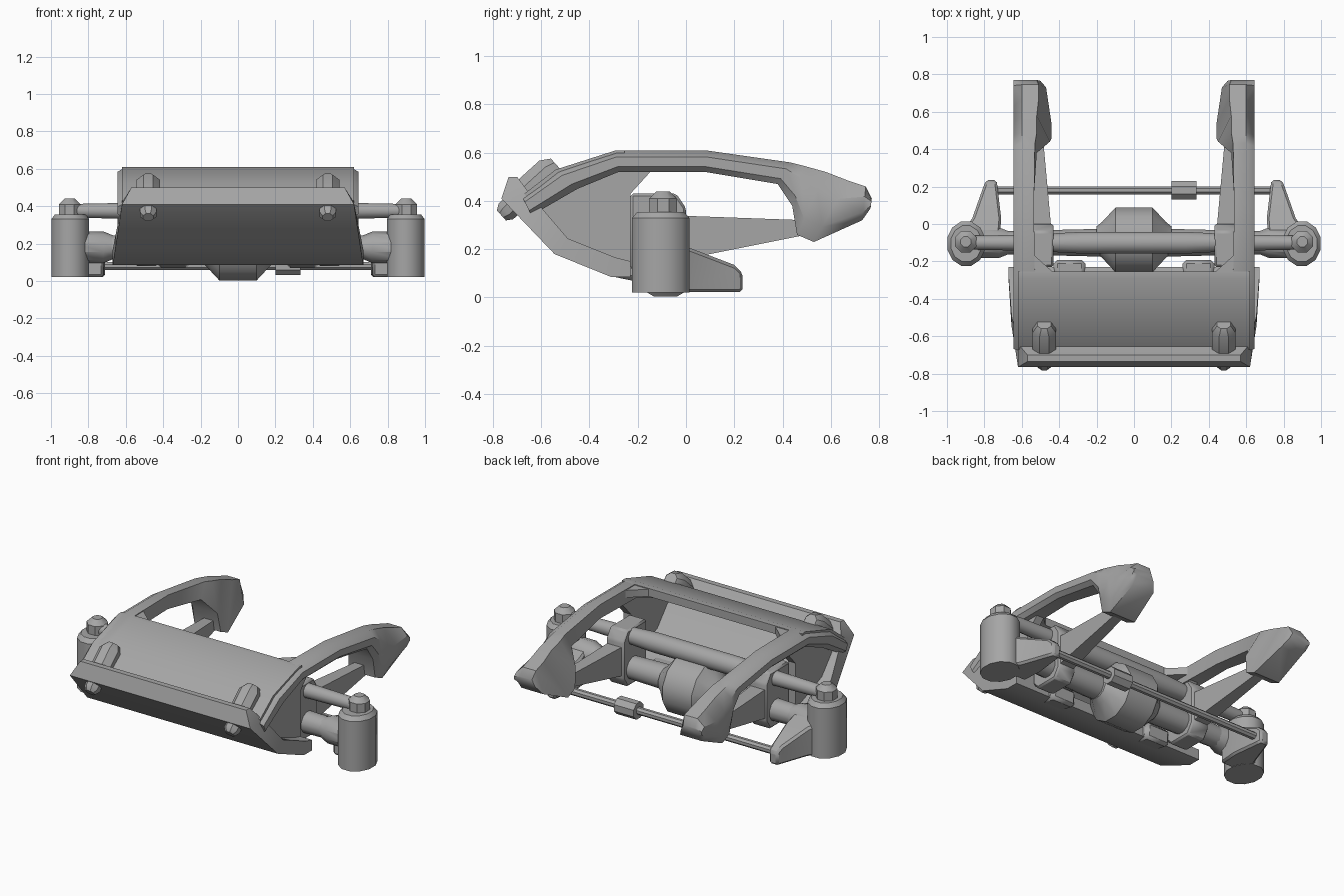
import bpy, bmesh
from math import pi, cos, sin, radians
from mathutils import Vector

cube = bpy.data.objects.get("Cube")
if cube:
    bpy.data.objects.remove(cube, do_unlink=True)

GREY = (0.38, 0.38, 0.38, 1)
grey = bpy.data.materials.new("plain_grey")
grey.use_nodes = True
grey.diffuse_color = GREY
grey.node_tree.nodes["Principled BSDF"].inputs["Base Color"].default_value = GREY


def loft(name, rings, bevel=0.0, angle=35):
    """Skin a list of equal-length rings and close both ends."""
    bm = bmesh.new()
    loops = [[bm.verts.new(p) for p in ring] for ring in rings]
    n = len(loops[0])
    for a, b in zip(loops, loops[1:]):
        for i in range(n):
            bm.faces.new((a[i], a[(i + 1) % n], b[(i + 1) % n], b[i]))
    bm.faces.new(loops[0][::-1])
    bm.faces.new(loops[-1])
    bmesh.ops.recalc_face_normals(bm, faces=bm.faces)
    mesh = bpy.data.meshes.new(name)
    bm.to_mesh(mesh)
    bm.free()
    obj = bpy.data.objects.new(name, mesh)
    bpy.context.collection.objects.link(obj)
    mesh.materials.append(grey)
    if bevel:
        mod = obj.modifiers.new("bevel", 'BEVEL')
        mod.width = bevel
        mod.segments = 1
        mod.limit_method = 'ANGLE'
    bpy.ops.object.select_all(action='DESELECT')
    obj.select_set(True)
    bpy.context.view_layer.objects.active = obj
    bpy.ops.object.shade_smooth_by_angle(angle=radians(angle))
    return obj


def lathe(name, start, direction, profile, sides=12, stretch=1.0):
    """Round part: profile holds (distance along axis, radius)."""
    start, axis = Vector(start), Vector(direction).normalized()
    u = Vector((1, 0, 0)) if abs(axis.x) < 0.9 else Vector((0, 1, 0))
    v = axis.cross(u)
    turn = [2 * pi * (i + 0.5) / sides for i in range(sides)]
    return loft(name, [[start + axis * d + u * r * cos(t) + v * r * stretch * sin(t)
                        for t in turn] for d, r in profile])


def slab(name, x0, x1, outline, bevel=0.0):
    """Side outline (y, z) given thickness along x."""
    return loft(name, [[(x, y, z) for y, z in outline] for x in (x0, x1)], bevel)


# Hood shell
slab("hood_shell", -0.62, 0.62,
     [(-0.67, 0.43), (-0.54, 0.53), (-0.29, 0.61), (-0.255, 0.61),
      (-0.255, 0.56), (-0.30, 0.55), (-0.51, 0.47), (-0.63, 0.37)])

# Slanted bumper plate: front point, back point, half width at each
bumper = [((-0.735, 0.50), (-0.70, 0.50), 0.57), ((-0.765, 0.41), (-0.64, 0.42), 0.62),
          ((-0.545, 0.18), (-0.49, 0.245), 0.655), ((-0.31, 0.085), (-0.29, 0.165), 0.67),
          ((-0.23, 0.085), (-0.23, 0.15), 0.67)]
loft("bumper_plate", [[(-w, *f), (w, *f), (w, *b), (-w, *b)] for f, b, w in bumper], angle=40)

# Arm stations: top edge, bottom edge, inner x at top and bottom
arm = [((-0.68, 0.42), (-0.64, 0.34), 0.53, 0.53), ((-0.54, 0.53), (-0.45, 0.45), 0.53, 0.53),
       ((-0.29, 0.61), (-0.28, 0.52), 0.53, 0.53), ((0.08, 0.61), (0.08, 0.52), 0.535, 0.54),
       ((0.43, 0.56), (0.38, 0.47), 0.53, 0.52), ((0.49, 0.545), (0.44, 0.38), 0.52, 0.45),
       ((0.58, 0.52), (0.46, 0.26), 0.52, 0.44), ((0.67, 0.485), (0.53, 0.23), 0.51, 0.44),
       ((0.745, 0.46), (0.73, 0.32), 0.51, 0.47), ((0.77, 0.41), (0.765, 0.37), 0.52, 0.50)]

for side, s in (("left", 1), ("right", -1)):
    # Curved arm with its inward flared tip
    rings = []
    for top, bottom, xt, xb in arm:
        t, b = Vector(top), Vector(bottom)
        section = [(0.60, 0), (0.645, 0.3), (0.645, 0.75), (0.62, 1), (xb, 1), (xt, 0)]
        rings.append([(s * x, *t.lerp(b, k)) for x, k in section])
    loft(side + "_arm", rings)

    # Side panel under the arm
    slab(side + "_side_panel", s * 0.54, s * 0.59,
         [(-0.66, 0.42), (-0.54, 0.50), (-0.29, 0.56), (-0.13, 0.54),
          (-0.23, 0.43), (-0.23, 0.12), (-0.31, 0.12), (-0.50, 0.22)])

    # Gusset at the back corner of the hood
    loft(side + "_hood_gusset", [[(s * 0.43, -0.26, z), (s * 0.55, -0.26, z), (s * 0.55, -0.1, z),
                                  (s * 0.53, -0.17, z)] for z in (0.56, 0.605)])

    # Bracket clamping both tubes
    slab(side + "_axle_bracket", s * 0.43, s * 0.55,
         [(-0.23, 0.12), (-0.19, 0.08), (-0.04, 0.08), (0.0, 0.14),
          (0.0, 0.37), (-0.04, 0.43), (-0.23, 0.43)], 0.01)
    slab(side + "_lower_mount", s * 0.26, s * 0.43,
         [(-0.32, 0.09), (-0.20, 0.065), (-0.19, 0.17), (-0.32, 0.17)], 0.02)

    # Tapered strut from bracket to arm tip
    loft(side + "_strut", [[(s * x0, y, z0), (s * x1, y, z0), (s * x1, y, z1), (s * x0, y, z1)]
                           for y, x0, x1, z0, z1 in ((-0.05, 0.44, 0.54, 0.15, 0.34),
                                                     (0.5, 0.49, 0.55, 0.26, 0.32))])

    # Angled bumper pin with a thick capped upper end
    lathe(side + "_bumper_pin", (s * 0.48, -0.765, 0.34), (0, 0.74, 0.67),
          [(0, 0.03), (0.025, 0.048), (0.13, 0.048), (0.13, 0.068),
           (0.27, 0.068), (0.31, 0.04)], 8)

    # Steering knuckle, pivot cap and steering arm
    lathe(side + "_knuckle", (s * 0.897, -0.105, 0.02), (0, 0, 1),
          [(0, 0.105), (0.31, 0.105), (0.335, 0.085)], 12, 1.17)
    lathe(side + "_pivot_cap", (s * 0.9, -0.095, 0.34), (0, 0, 1),
          [(0, 0.062), (0.07, 0.062), (0.10, 0.03)], 8)
    loft(side + "_steering_arm", [[(s * x0, y, 0.022), (s * x1, y, 0.022),
                                   (s * x1, y, z), (s * x0, y, z)]
                                  for y, x0, x1, z in ((-0.1, 0.72, 0.96, 0.25), (0.03, 0.71, 0.865, 0.20),
                                                       (0.2, 0.73, 0.805, 0.135),
                                                       (0.235, 0.735, 0.79, 0.10))], 0.012)

    # Widened axle end behind the knuckle
    lathe(side + "_axle_end", (s * 0.58, -0.1, 0.18), (s, 0, 0),
          [(0, 0.06), (0.08, 0.06), (0.14, 0.085), (0.3, 0.085)], 10)

# Axle tube, differential and upper tube
lathe("axle_tube", (-0.85, -0.1, 0.18), (1, 0, 0), [(0, 0.06), (0.6, 0.075), (1.1, 0.075), (1.7, 0.06)], 12)
lathe("differential", (-0.2, -0.085, 0.175), (1, 0, 0),
      [(0, 0.075), (0.03, 0.10), (0.1, 0.178), (0.3, 0.178), (0.37, 0.10), (0.4, 0.075)], 12)
lathe("upper_tube", (-0.88, -0.1, 0.375), (1, 0, 0),
      [(0, 0.038), (0.33, 0.045), (0.6, 0.06), (1.16, 0.06), (1.43, 0.045), (1.76, 0.038)], 12)

# Tie rod with adjuster block
lathe("tie_rod", (-0.77, 0.18, 0.08), (1, 0, 0), [(0, 0.023), (1.54, 0.023)], 8)
lathe("tie_rod_adjuster", (0.2, 0.18, 0.08), (1, 0, 0), [(0, 0.053), (0.135, 0.053)], 8)
